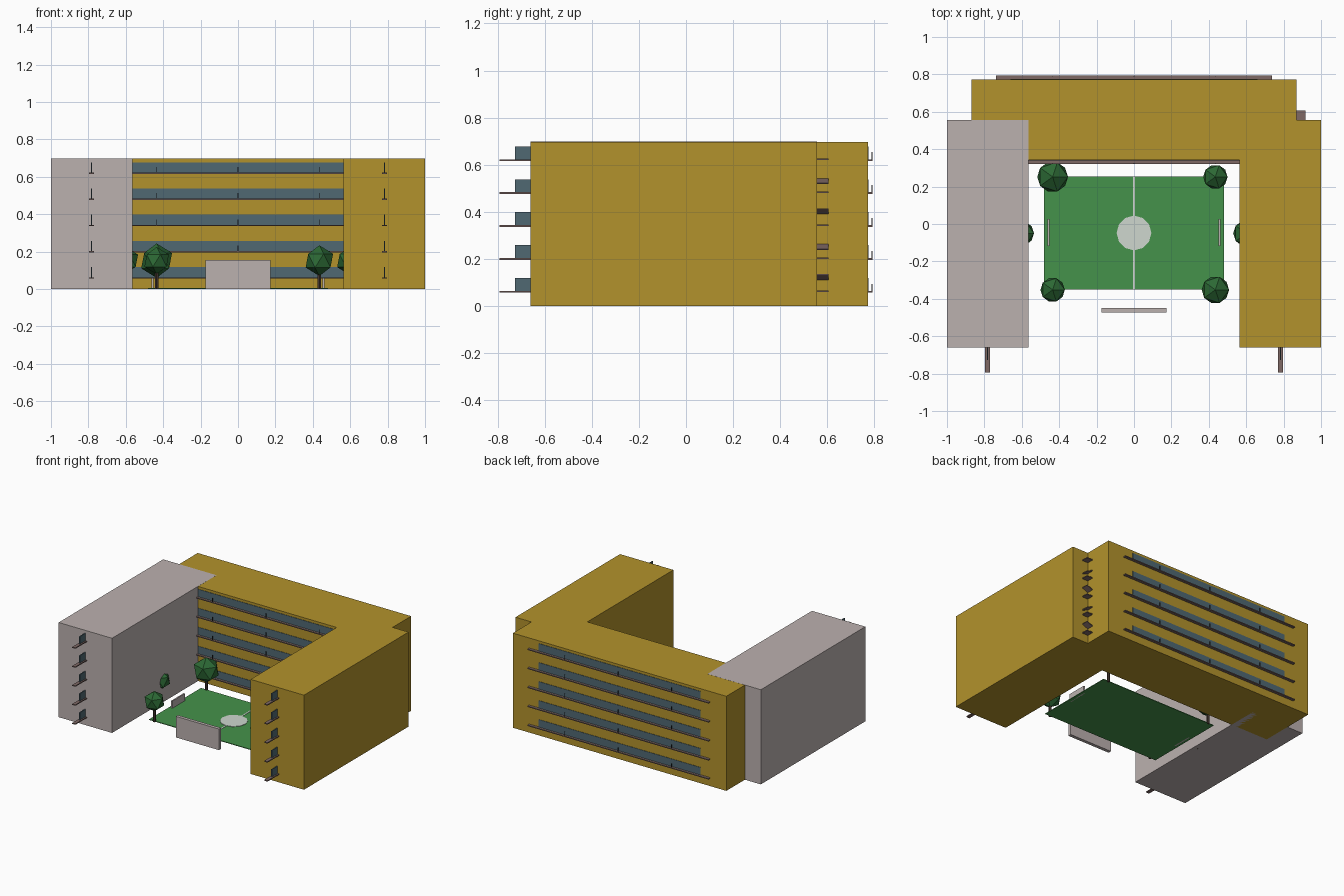
import bpy
from math import radians

if "Cube" in bpy.data.objects:
    bpy.data.objects.remove(bpy.data.objects["Cube"])


def material(name, rgb):
    m = bpy.data.materials.new(name)
    m.diffuse_color = (*rgb, 1)
    m.use_nodes = True
    m.node_tree.nodes["Principled BSDF"].inputs["Base Color"].default_value = m.diffuse_color
    return m


OCHRE = material("ochre_wall", (0.45, 0.29, 0.025))
PALE = material("pale_wall", (0.50, 0.44, 0.43))
GLASS = material("glass", (0.08, 0.14, 0.17))
SLAB = material("slab", (0.21, 0.14, 0.13))
DARK = material("dark_metal", (0.04, 0.04, 0.045))
GRASS = material("grass", (0.06, 0.29, 0.07))
LINE = material("line_paint", (0.62, 0.68, 0.62))
LEAF = material("leaves", (0.025, 0.14, 0.035))
BARK = material("bark", (0.06, 0.04, 0.03))


def finish(name, mat):
    o = bpy.context.object
    o.name = name
    o.data.materials.append(mat)
    return o


def box(name, x, y, z, mat, tilt=0):
    """Box from (min, max) pairs on each axis, optionally tilted about y."""
    bpy.ops.mesh.primitive_cube_add(
        size=1, location=[(a + b) / 2 for a, b in (x, y, z)], rotation=(0, tilt, 0))
    o = finish(name, mat)
    o.scale = [b - a for a, b in (x, y, z)]
    return o


def cylinder(name, r, x, y, z, mat, sides):
    bpy.ops.mesh.primitive_cylinder_add(
        vertices=sides, radius=r, depth=z[1] - z[0], location=(x, y, sum(z) / 2))
    return finish(name, mat)


# Three building blocks in a U
H = 0.697
box("back_block", (-0.87, 0.87), (0.342, 0.773), (0, H), OCHRE)
box("right_wing", (0.565, 1), (-0.66, 0.557), (0, H), OCHRE)
box("left_wing", (-1, -0.565), (-0.66, 0.557), (0, H + 0.0006), PALE)

for i in range(5):
    z = 0.06 + 0.14 * i
    slab_z, glass_z = (z - 0.004, z + 0.003), (z, z + 0.058)

    # Long balconies and window bands on both faces of the back block
    for side, wall, s, half in (("court", 0.342, -1, 0.66), ("back", 0.773, 1, 0.66)):
        def out(a, b):
            return tuple(sorted((wall + s * a, wall + s * b)))
        box(f"{side}_balcony_{i}", (-0.738, 0.738), out(-0.01, 0.02), slab_z, SLAB)
        box(f"{side}_window_{i}", (-half, half), out(-0.01, 0.003), glass_z, GLASS)
        for k in (-0.435, 0, 0.435):
            box(f"{side}_post_{i}", (k - 0.002, k + 0.002), out(0.015, 0.019),
                (z, z + 0.033), DARK)

    # Narrow fins at the ends of the wings
    for s in (-1, 1):
        c = s * 0.783
        box(f"wing_slab_{i}", (c - 0.013, c + 0.013), (-0.793, -0.62), slab_z, SLAB)
        box(f"wing_glass_{i}", (c - 0.003, c + 0.003), (-0.727, -0.62), glass_z, GLASS)

# Outside stair in the back right notch
for i in range(5):
    z = 0.063 + 0.14 * i
    box(f"stair_landing_{i}", (0.82, 0.918), (0.54, 0.606), (z - 0.003, z + 0.003), SLAB)
    if i < 4:
        box(f"stair_flight_{i}", (0.835, 0.92), (0.54, 0.606), (z + 0.05, z + 0.056),
            SLAB, radians(-22 if i % 2 == 0 else 22))

# Sports court with markings and goals
box("court", (-0.48, 0.48), (-0.35, 0.255), (0, 0.005), GRASS)
box("halfway_line", (-0.005, 0.005), (-0.35, 0.255), (0.004, 0.007), LINE)
cylinder("centre_circle", 0.093, 0, -0.048, (0.004, 0.008), LINE, 12)
for s in (-1, 1):
    c = s * 0.457
    box("goal", (c - 0.005, c + 0.005), (-0.118, 0.028), (0, 0.058), PALE)

# Entrance wall
box("entrance_wall", (-0.175, 0.175), (-0.473, -0.449), (0, 0.155), PALE)

# Low-poly trees
for x, y, r in ((-0.435, 0.252, 0.092), (0.435, 0.252, 0.073), (-0.435, -0.352, 0.073),
                (0.435, -0.352, 0.082), (-0.6, -0.05, 0.073), (0.6, -0.05, 0.078)):
    cylinder("trunk", 0.01, x, y, (0, 0.12), BARK, 6)
    bpy.ops.mesh.primitive_ico_sphere_add(subdivisions=1, radius=r, location=(x, y, 0.152))
    finish("tree_crown", LEAF)
